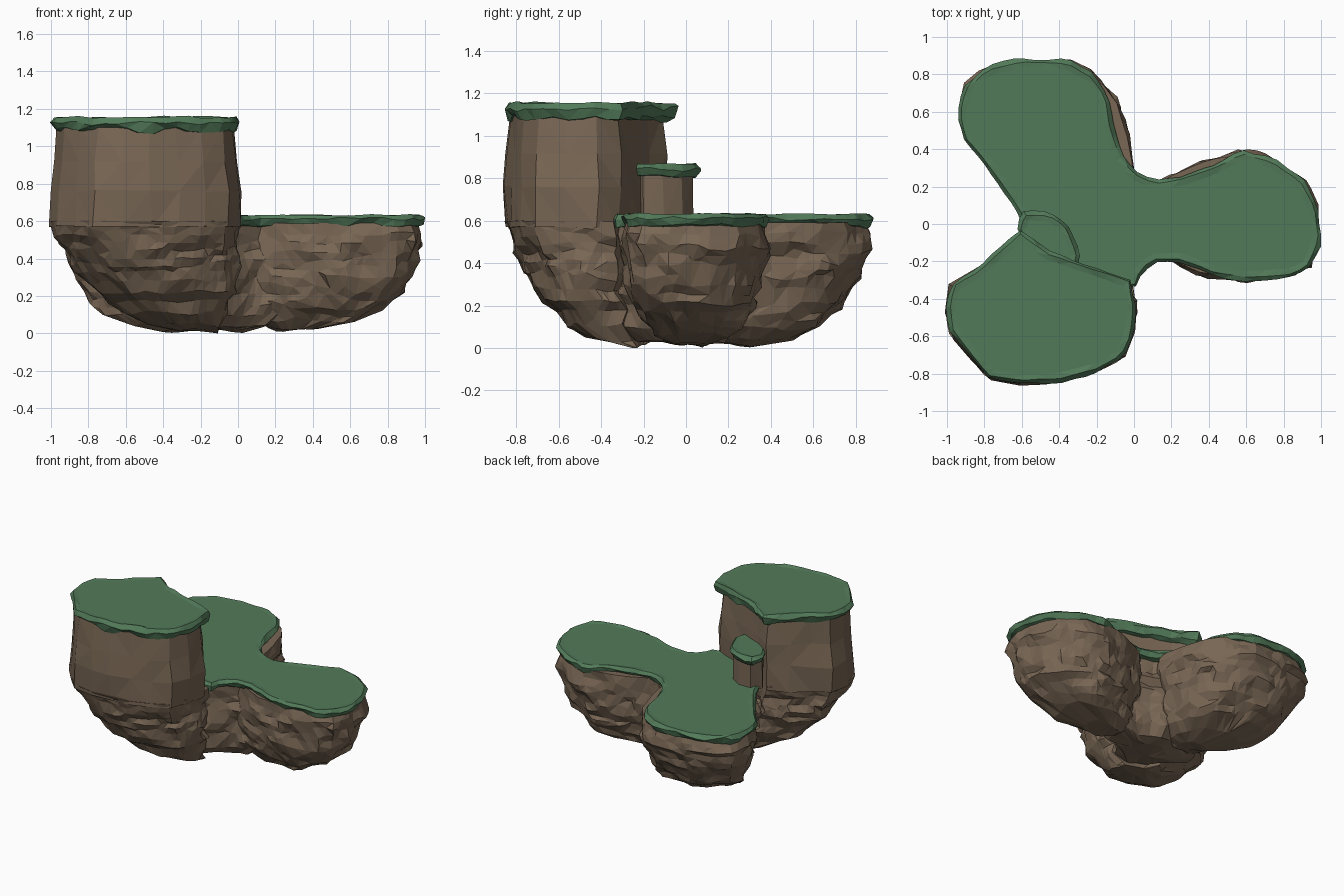
import bpy
import bmesh
from mathutils import Vector, noise

if "Cube" in bpy.data.objects:
    bpy.data.objects.remove(bpy.data.objects["Cube"], do_unlink=True)


def material(name, rgb):
    mat = bpy.data.materials.new(name)
    mat.use_nodes = True
    mat.diffuse_color = (*rgb, 1)
    mat.node_tree.nodes["Principled BSDF"].inputs["Base Color"].default_value = (*rgb, 1)
    return mat


GRASS = material("grass green", (0.085, 0.195, 0.1))
ROCK = material("rock brown", (0.19, 0.135, 0.09))


def outline(points):
    """Plan outline given in hundredths of a unit."""
    return [Vector((x, y)) / 100 for x, y in points]


def resample(points, count):
    """Evenly spaced points along a closed outline."""
    edges = list(zip(points, points[1:] + points[:1]))
    total = sum((b - a).length for a, b in edges)
    result = []
    for i in range(count):
        dist = total * i / count
        for a, b in edges:
            length = (b - a).length
            if dist <= length:
                result.append(a.lerp(b, dist / length))
                break
            dist -= length
    return result


def inset(points, amount):
    """Move a clockwise outline inwards along its normals."""
    result = []
    for i, p in enumerate(points):
        along = (points[(i + 1) % len(points)] - points[i - 1]).normalized()
        result.append(p + Vector((along.y, -along.x)) * amount)
    return result


def loft(name, rings, mat, keep=1.0):
    """Skin a stack of equal rings, close both ends and facet the result."""
    bm = bmesh.new()
    loops = [[bm.verts.new(co) for co in ring] for ring in rings]
    count = len(loops[0])
    for low, high in zip(loops, loops[1:]):
        for i in range(count):
            j = (i + 1) % count
            bm.faces.new((low[i], low[j], high[j], high[i]))
    bm.faces.new(loops[0])
    bm.faces.new(loops[-1])
    bmesh.ops.triangulate(bm, faces=bm.faces[:])
    bmesh.ops.recalc_face_normals(bm, faces=bm.faces[:])
    mesh = bpy.data.meshes.new(name)
    bm.to_mesh(mesh)
    bm.free()
    mesh.materials.append(mat)
    obj = bpy.data.objects.new(name, mesh)
    bpy.context.collection.objects.link(obj)
    if keep < 1:
        mod = obj.modifiers.new("Chunky facets", "DECIMATE")
        mod.ratio = keep
    return obj


def rock(name, points, pivot, profile, count=56, rough=0.045, step=0.045, keep=0.6):
    """Rock mass whose outline shrinks towards a pivot, calm on top, broken below."""
    pivot = Vector(pivot)
    points = resample(points, count)
    top = profile[0][0]
    levels = []
    for (z0, s0), (z1, s1) in zip(profile, profile[1:]):
        parts = max(1, round(abs(z1 - z0) / step))
        levels += [(z0 + (z1 - z0) * k / parts, s0 + (s1 - s0) * k / parts)
                   for k in range(parts)]
    levels.append(profile[-1])
    rings = []
    for z, scale in levels:
        ring = []
        strength = rough * min(1, 0.25 + (top - z) * 6)
        for p in points:
            q = pivot + (p - pivot) * scale
            co = Vector((q.x, q.y, z))
            broad = noise.noise_vector(Vector((co.x * 4, co.y * 4, z * 9)))
            fine = noise.noise_vector(Vector((co.x * 10, co.y * 10, z * 22)))
            shift = (broad + fine * 0.6) * strength
            co += Vector((shift.x, shift.y, shift.z * 0.6))
            co.z = max(co.z, 0)
            ring.append(co)
        rings.append(ring)
    return loft(name, rings, ROCK, keep)


def turf(name, points, top, thick, count):
    """Grass slab with a ragged, overhanging rim."""
    points = resample(points, count)
    rings = []
    for drop, amount, rag in ((1, 0.05, 0.3), (0.85, 0.012, 0.45),
                              (0.4, -0.004, 0.4), (0.05, 0.014, 0.15), (0.1, 0.045, 0)):
        ring = []
        for p in inset(points, amount):
            n = noise.noise_vector(Vector((p.x * 8, p.y * 8, drop * 2)))
            ring.append(Vector((p.x + n.x * rag * 0.04, p.y + n.y * rag * 0.04,
                                top - thick * (drop + n.z * rag))))
        rings.append(ring)
    return loft(name, rings, GRASS)


# Plan outlines, clockwise from above
back_edge = outline([(-62, 6), (-70, 19), (-83, 36), (-92, 46), (-94, 60), (-91, 73),
                     (-78, 84), (-60, 88), (-35, 87), (-22, 80), (-14, 68), (-11, 50),
                     (-7, 38), (0, 28)])
side_edge = outline([(12, 23), (25, 25), (40, 30), (58, 39), (75, 34), (90, 24),
                     (98, 9), (100, -8), (95, -22), (86, -28), (60, -30), (42, -27),
                     (25, -20), (12, -20)])
tall_edge = outline([(-61, -4), (-45, -15), (-30, -20), (-15, -25), (-2, -30), (1, -45),
                     (-1, -60), (-6, -71), (-20, -79), (-40, -84), (-60, -85), (-78, -82),
                     (-88, -70), (-98, -58), (-100, -45), (-98, -33), (-85, -25)])
cliff_edge = outline([(-61, -9), (-45, -18), (-30, -24), (-15, -29), (-1, -34)]) + tall_edge[5:]
ledge_edge = outline([(-62, -3), (-60, 6), (-45, 6), (-36, 0), (-32, -8), (-29, -18),
                      (-32, -25), (-50, -25)])

# Underside rock masses
bowl = [(0.59, 0.96), (0.5, 1.0), (0.42, 0.95), (0.33, 0.9), (0.22, 0.82), (0.1, 0.65),
        (0.04, 0.45), (0.01, 0.2)]
side_bowl = [(0.59, 0.95), (0.48, 0.99), (0.3, 0.92), (0.21, 0.84), (0.13, 0.71),
             (0.06, 0.55), (0.02, 0.25)]
front_bowl = [(0.6, 1.01), (0.53, 0.97), (0.45, 0.91), (0.33, 0.83), (0.22, 0.72),
              (0.11, 0.54), (0.05, 0.4), (0.01, 0.2)]
rock("back_rock", back_edge[:9] + outline([(-17, 78), (-9, 66), (-3, 48), (0, 28),
     (-10, 0), (-50, -5)]), (-0.3, 0.2), bowl)
rock("side_rock", outline([(0, 10), (14, 24), (36, 34)]) + side_edge[3:11]
     + outline([(36, -28), (14, -18), (0, -12)]), (0.25, 0.03), side_bowl)
rock("front_rock", cliff_edge, (-0.15, -0.2), front_bowl)
rock("core_rock", outline([(-59, -4), (-60, 4), (-40, 28), (-10, 31), (1, 22), (13, 18),
     (32, 18), (32, -16), (14, -16), (2, -23), (-20, -40)]), (-0.1, 0),
     [(0.58, 0.96), (0.4, 0.94), (0.2, 0.88), (0.1, 0.8), (0.04, 0.6), (0.01, 0.3)])

# Upright cliffs with broad, calm facets
rock("tall_cliff", cliff_edge, (-0.5, -0.47),
     [(1.1, 0.95), (0.92, 0.99), (0.76, 1.015), (0.57, 1.015)],
     count=19, rough=0.02, step=0.25, keep=1)
rock("ledge_cliff", ledge_edge, (-0.46, -0.13),
     [(0.83, 0.84), (0.6, 0.86)], count=9, rough=0.012, step=0.3, keep=1)

# Grass slabs
turf("low_grass", back_edge + side_edge + outline([(4, -25), (1, -34), (-30, -35),
     (-55, -12)]), 0.635, 0.066, 90)
turf("tall_grass", tall_edge, 1.16, 0.085, 44)
turf("ledge_grass", ledge_edge, 0.87, 0.07, 20)
